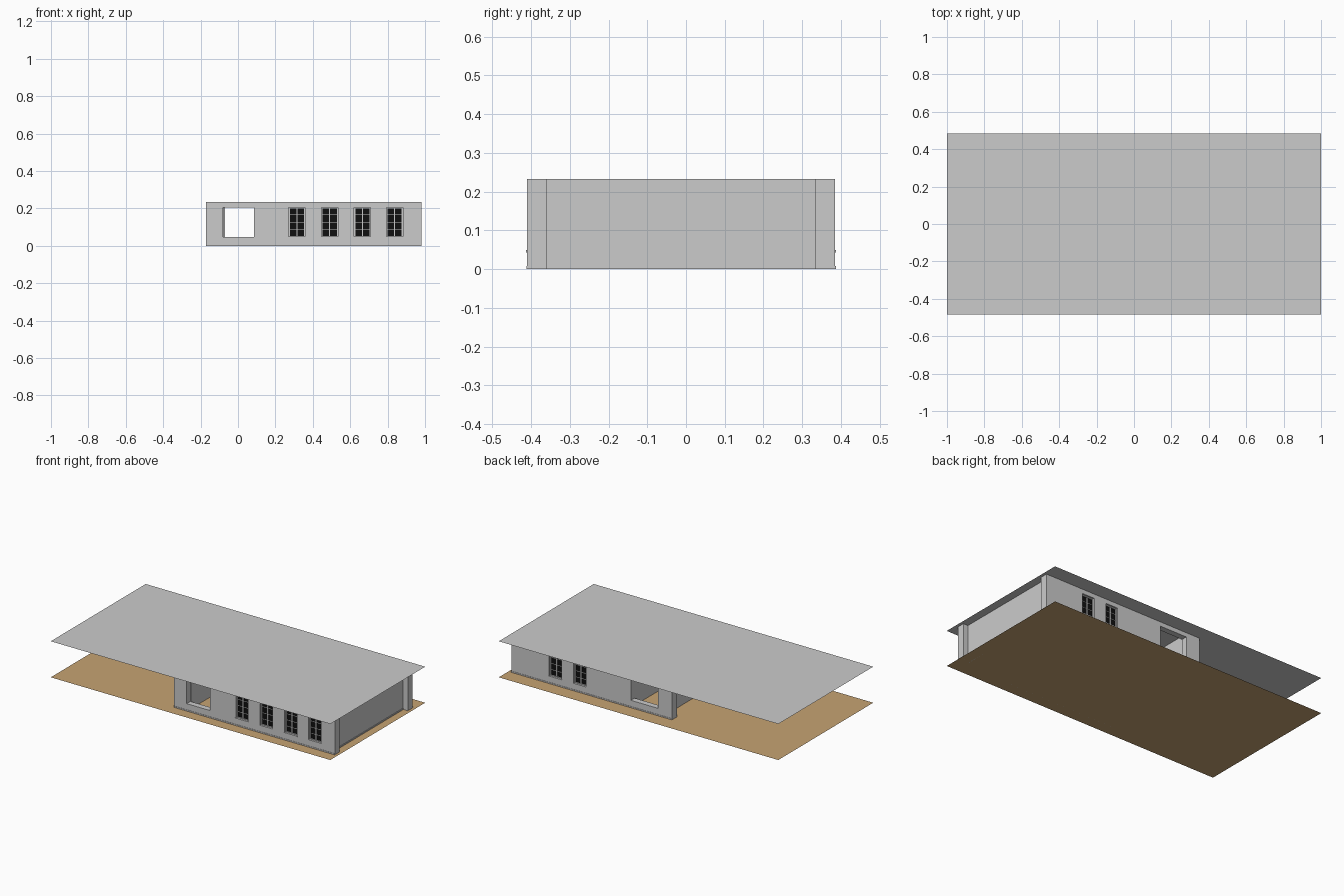
import bpy, bmesh
from mathutils import Matrix

if "Cube" in bpy.data.objects:
    bpy.data.objects.remove(bpy.data.objects["Cube"])

TOP = 0.233
Z0, Z1 = 0.047, 0.205          # bottom and top of all openings


def material(name, colour):
    m = bpy.data.materials.new(name)
    m.diffuse_color = (*colour, 1)
    m.use_nodes = True
    m.node_tree.nodes["Principled BSDF"].inputs["Base Color"].default_value = m.diffuse_color
    return m


TAN = material("floor_tan", (0.57, 0.37, 0.17))
BLACK = material("glass_black", (0.005, 0.005, 0.005))


def add_object(name, bm, mat=None):
    me = bpy.data.meshes.new(name)
    bm.to_mesh(me)
    bm.free()
    if mat:
        me.materials.append(mat)
    ob = bpy.data.objects.new(name, me)
    bpy.context.collection.objects.link(ob)
    return ob


def add_box(bm, x, y, z):
    """Box between pairs of limits."""
    size = Matrix.Diagonal((x[1] - x[0], y[1] - y[0], z[1] - z[0], 1))
    mid = Matrix.Translation([(a + b) / 2 for a, b in (x, y, z)])
    bmesh.ops.create_cube(bm, size=1, matrix=mid @ size)


def box(name, x, y, z=(0, TOP), mat=None):
    bm = bmesh.new()
    add_box(bm, x, y, z)
    return add_object(name, bm, mat)


def sheet(name, z, mat=None):
    bm = bmesh.new()
    bmesh.ops.create_grid(bm, x_segments=1, y_segments=1, size=1,
                          matrix=Matrix.Translation((0, 0, z)) @ Matrix.Diagonal((1, 0.485, 1, 1)))
    return add_object(name, bm, mat)


def pierced_wall(name, x, y, holes):
    """Wall profile with rectangular holes, extruded through its thickness."""
    cu = bpy.data.curves.new(name, 'CURVE')
    cu.dimensions = '2D'
    cu.fill_mode = 'BOTH'
    cu.extrude = (y[1] - y[0]) / 2
    rects = [(x[0], x[1], 0, TOP)] + [(a, b, Z0, Z1) for a, b in holes]
    for a, b, c, d in rects:
        sp = cu.splines.new('POLY')
        sp.points.add(3)
        for p, co in zip(sp.points, ((a, c), (b, c), (b, d), (a, d))):
            p.co = (*co, 0, 1)
        sp.use_cyclic_u = True
    tmp = bpy.data.objects.new("profile", cu)
    bpy.context.collection.objects.link(tmp)
    dg = bpy.context.evaluated_depsgraph_get()
    me = bpy.data.meshes.new_from_object(tmp.evaluated_get(dg))
    bpy.data.objects.remove(tmp)
    bm = bmesh.new()
    bm.from_mesh(me)
    bm.transform(Matrix.Translation((0, sum(y) / 2, 0)) @ Matrix.Rotation(1.5707963, 4, 'X'))
    bmesh.ops.remove_doubles(bm, verts=bm.verts, dist=1e-5)
    bmesh.ops.recalc_face_normals(bm, faces=bm.faces)
    for f in bm.faces:
        f.smooth = False
    return add_object(name, bm)


def window(name, cx, y_out, s):
    """Framed sash, 2 x 4 panes; s points out of the building along y."""
    def depth(a, b):
        return tuple(sorted((y_out - s * a, y_out - s * b)))
    a, b = cx - HALF, cx + HALF
    bm = bmesh.new()
    for e in (a, b - 0.006):                                # stiles
        add_box(bm, (e, e + 0.006), depth(0.010, 0.022), (Z0, Z1))
    for z in (Z0, Z1 - 0.006):                              # rails
        add_box(bm, (a, b), depth(0.010, 0.022), (z, z + 0.006))
    add_box(bm, (cx - 0.003, cx + 0.003), depth(0.012, 0.020), (Z0, Z1))
    for i in (1, 2, 3):                                     # glazing bars
        z = Z0 + (Z1 - Z0) * i / 4
        add_box(bm, (a, b), depth(0.013, 0.019), (z - 0.0015, z + 0.0015))
    add_box(bm, (a - 0.004, b + 0.004), depth(-0.003, 0.012), (Z0 - 0.004, Z0 + 0.002))  # sill
    add_object(name + "_frame", bm)
    box(name + "_glass", (a, b), depth(0.0155, 0.0165), (Z0, Z1), BLACK)


HALF = 0.044
FRONT_X = (0.315, 0.49, 0.665, 0.837)
BACK_X = (0.49, 0.665)

# floor and flat roof sheets
sheet("floor", 0.0, TAN)
sheet("roof", TOP)

# long walls with doors and windows
pierced_wall("front_wall", (-0.17, 0.98), (-0.41, -0.372),
             [(-0.08, 0.085)] + [(c - HALF, c + HALF) for c in FRONT_X])
pierced_wall("back_wall", (-0.17, 0.98), (0.347, 0.385),
             [(-0.07, 0.125)] + [(c - HALF, c + HALF) for c in BACK_X])
for i, c in enumerate(FRONT_X):
    window(f"front_window_{i + 1}", c, -0.41, -1)
for i, c in enumerate(BACK_X):
    window(f"back_window_{i + 1}", c, 0.385, 1)

# recessed end walls
box("right_wall", (0.925, 0.946), (-0.372, 0.347))
box("left_wall", (-0.1, -0.077), (-0.372, 0.347))

# corner posts completing the ends of the long walls
for side, x in (("left", (-0.17, -0.1)), ("right", (0.946, 0.98))):
    box(side + "_front_post", x, (-0.372, -0.36))
    box(side + "_back_post", x, (0.335, 0.347))

# base trim
box("front_base_trim", (-0.17, 0.98), (-0.412, -0.41), (0, 0.008))
box("back_base_trim", (-0.17, 0.98), (0.385, 0.387), (0, 0.008))
box("right_base_trim", (0.946, 0.949), (-0.36, 0.335), (0, 0.008))

# inner closet, header over the passage, and chimney breast
box("closet", (0.125, 0.315), (0.055, 0.347))
box("passage_header", (-0.077, 0.125), (0.055, 0.075), (Z1, TOP))
box("chimney_breast", (0.867, 0.925), (-0.2, 0.215))
